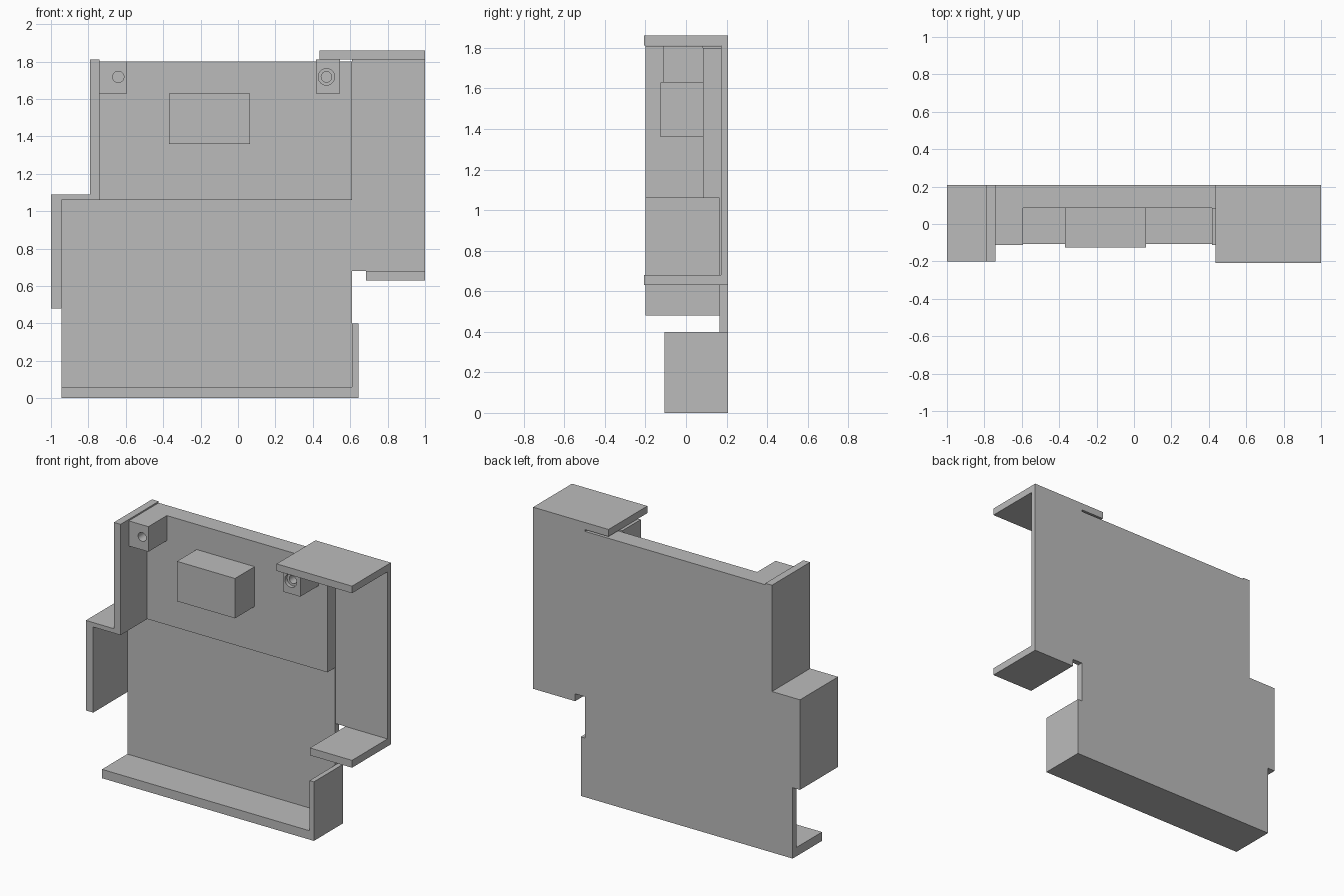
import bpy
import bmesh
from math import pi, radians
from mathutils import Matrix

if "Cube" in bpy.data.objects:
    bpy.data.objects.remove(bpy.data.objects["Cube"])

grey = bpy.data.materials.new("neutral grey")
grey.use_nodes = True
colour = (0.5, 0.5, 0.5, 1)
grey.diffuse_color = colour
grey.node_tree.nodes["Principled BSDF"].inputs["Base Color"].default_value = colour

BACK = 0.208


def finish(name, bm):
    bmesh.ops.recalc_face_normals(bm, faces=bm.faces)
    mesh = bpy.data.meshes.new(name)
    bm.to_mesh(mesh)
    bm.free()
    mesh.materials.append(grey)
    obj = bpy.data.objects.new(name, mesh)
    bpy.context.collection.objects.link(obj)
    return obj


def extrude(name, outline, front, back=BACK):
    """Extrude an x-z outline from front to back."""
    bm = bmesh.new()
    face = bm.faces.new([bm.verts.new((x, front, z)) for x, z in outline])
    moved = bmesh.ops.extrude_face_region(bm, geom=[face])["geom"]
    verts = [v for v in moved if isinstance(v, bmesh.types.BMVert)]
    bmesh.ops.translate(bm, verts=verts, vec=(0, back - front, 0))
    # extrusion keeps the starting face only when it is needed as a cap
    bmesh.ops.holes_fill(bm, edges=[e for e in bm.edges if e.is_boundary])
    return finish(name, bm)


def box(name, x0, x1, z0, z1, front, back=BACK):
    return extrude(name, [(x0, z0), (x1, z0), (x1, z1), (x0, z1)], front, back)


def drill(obj, x, z, radius, start, depth):
    """Cut a round blind hole into the front of a block."""
    bm = bmesh.new()
    matrix = Matrix.Translation((x, start + depth / 2 - 0.01, z)) @ Matrix.Rotation(pi / 2, 4, "X")
    bmesh.ops.create_cone(bm, cap_ends=True, segments=32, radius1=radius,
                          radius2=radius, depth=depth + 0.02, matrix=matrix)
    cutter = finish("hole_cutter", bm)
    cutter.hide_render = True
    mod = obj.modifiers.new("hole", "BOOLEAN")
    mod.object = cutter
    mod.operation = "DIFFERENCE"
    mod.solver = "EXACT"
    bpy.ops.object.select_all(action="DESELECT")
    bpy.context.view_layer.objects.active = obj
    obj.select_set(True)
    bpy.ops.object.modifier_apply(modifier=mod.name)
    bpy.data.objects.remove(cutter)


# Back panels
box("lower_back_panel", -0.945, 0.61, 0.06, 1.06, 0.165)
box("upper_back_panel", -0.74, 0.61, 1.06, 1.80, 0.085)

# Stepped wall on the model's right side
extrude("stepped_side_wall",
        [(-1, 0.48), (-0.945, 0.48), (-0.945, 1.06), (-0.74, 1.06),
         (-0.74, 1.81), (-0.79, 1.81), (-0.79, 1.09), (-1, 1.09)], -0.2)

# Bottom ledge with its upturned end
extrude("bottom_ledge",
        [(-0.945, 0), (0.643, 0), (0.643, 0.4), (0.61, 0.4),
         (0.61, 0.06), (-0.945, 0.06)], -0.106)

# Bracket on the model's left side
box("bracket_plate", 0.61, 1, 0.68, 1.812, 0.172)
box("bracket_top_shelf", 0.435, 1, 1.812, 1.86, -0.208)
box("bracket_bottom_shelf", 0.685, 1, 0.63, 0.68, -0.208)

# Projecting block
box("centre_block", -0.37, 0.065, 1.36, 1.63, -0.125, 0.085)

# Mounting blocks with holes
right_mount = box("right_mount", -0.74, -0.593, 1.63, 1.80, -0.112, 0.085)
drill(right_mount, -0.64, 1.718, 0.03, -0.112, 0.12)
left_mount = box("left_mount", 0.417, 0.545, 1.63, 1.81, -0.112, 0.085)
drill(left_mount, 0.473, 1.718, 0.044, -0.112, 0.025)
drill(left_mount, 0.473, 1.718, 0.028, -0.09, 0.1)

for mount in (right_mount, left_mount):
    bpy.ops.object.select_all(action="DESELECT")
    bpy.context.view_layer.objects.active = mount
    mount.select_set(True)
    bpy.ops.object.shade_smooth_by_angle(angle=radians(30))
